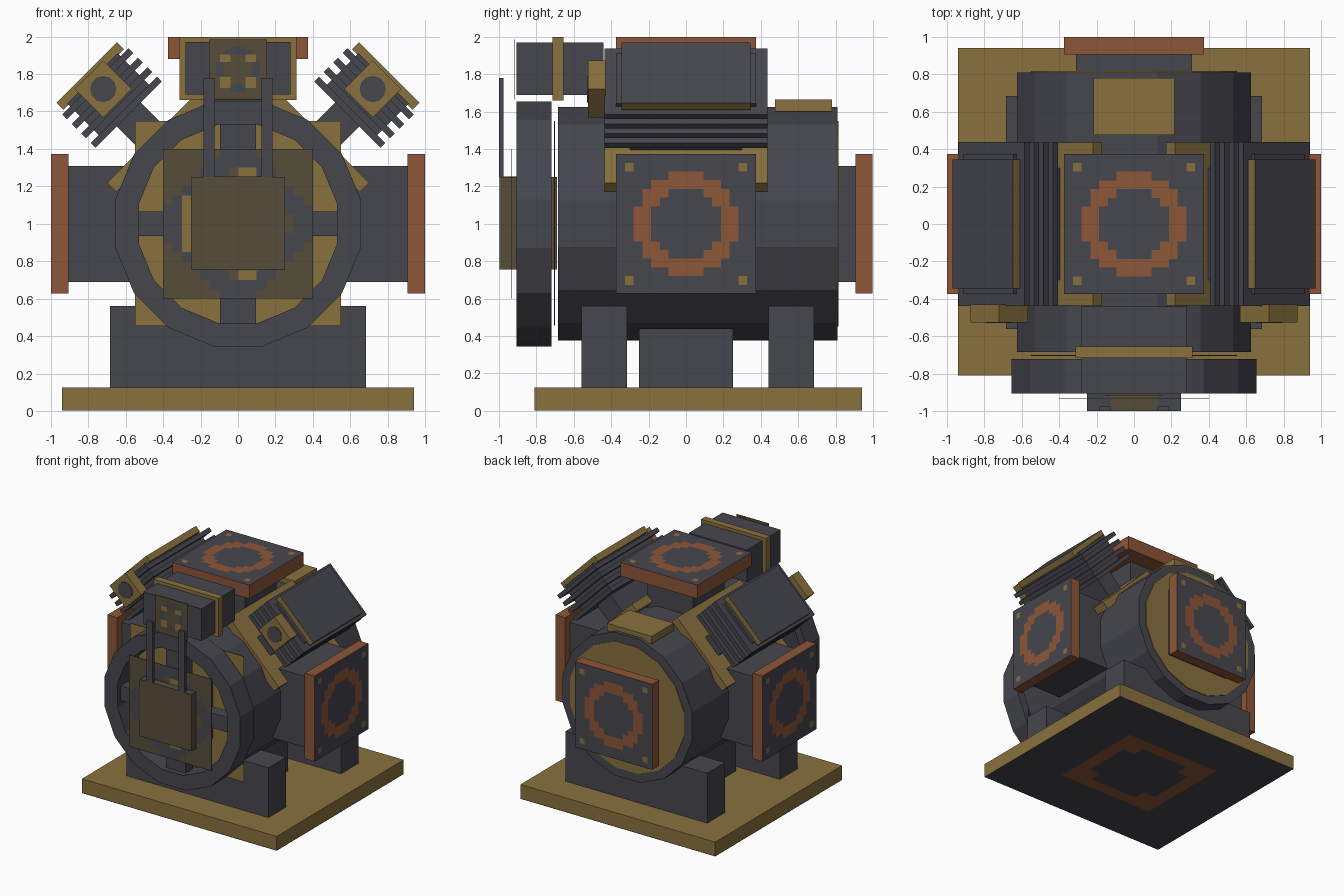
import bpy, bmesh, math
from mathutils import Matrix, Vector

cube = bpy.data.objects.get("Cube")
if cube:
    bpy.data.objects.remove(cube)


def material(name, rgb):
    m = bpy.data.materials.new(name)
    m.use_nodes = True
    m.diffuse_color = (*rgb, 1)
    m.node_tree.nodes["Principled BSDF"].inputs["Base Color"].default_value = (*rgb, 1)
    return m


STEEL, BRASS, COPPER, DARK_BRASS = range(4)
MATS = [material("dark steel", (0.061, 0.061, 0.077)),
        material("brass", (0.25, 0.165, 0.047)),
        material("copper", (0.27, 0.093, 0.04)),
        material("dark brass", (0.093, 0.076, 0.042))]
ID = Matrix.Identity(4)
CENTRE = Matrix.Translation((0, 0, 1))


def finish(name, bm, mat, rule=None, frame=ID):
    """Colour the faces (optionally by rule), place the mesh and link it."""
    bm.normal_update()
    for f in bm.faces:
        f.material_index = mat
        if rule:
            f.material_index = rule(f)
    bm.transform(frame)
    me = bpy.data.meshes.new(name)
    bm.to_mesh(me)
    bm.free()
    for m in MATS:
        me.materials.append(m)
    ob = bpy.data.objects.new(name, me)
    bpy.context.collection.objects.link(ob)
    return ob


def box(name, x, y, z, mat, rule=None, frame=ID):
    bm = bmesh.new()
    bmesh.ops.create_cube(bm, size=1)
    for v in bm.verts:
        v.co = [lo + (c + 0.5) * (hi - lo) for c, (lo, hi) in zip(v.co, (x, y, z))]
    return finish(name, bm, mat, rule, frame)


def sym(h):
    return (-h, h)


def prism(name, apothem, y, mat, inner=0, sides=16, frame=CENTRE):
    """Flat-topped polygon prism along y, hollow if an inner apothem is given."""
    bm = bmesh.new()

    def loop(a, yy):
        r = a / math.cos(math.pi / sides)
        angles = [(k + 0.5) * math.tau / sides for k in range(sides)]
        return [bm.verts.new((r * math.cos(t), yy, r * math.sin(t))) for t in angles]

    loops = [loop(apothem, y[0]), loop(apothem, y[1])]
    if inner:
        loops += [loop(inner, y[1]), loop(inner, y[0])]
    pairs = list(zip(loops, loops[1:] + loops[:1])) if inner else [loops]
    for a, b in pairs:
        for k in range(sides):
            n = (k + 1) % sides
            bm.faces.new((a[k], a[n], b[n], b[k]))
    if not inner:
        for lp in loops:
            bm.faces.new(lp)
    bmesh.ops.recalc_face_normals(bm, faces=bm.faces)
    return finish(name, bm, mat, None, frame)


def facing(direction, origin):
    q = Vector(direction).to_track_quat('Z', 'Y')
    return Matrix.Translation(origin) @ q.to_matrix().to_4x4()


def panel(name, half, direction, origin, pattern, scale=(1, 1)):
    """Sixteen by sixteen cell sheet coloured by a rule on cell coordinates."""
    bm = bmesh.new()
    bmesh.ops.create_grid(bm, x_segments=16, y_segments=16, size=half)

    def rule(f):
        c = f.calc_center_median() * 8 / half
        return pattern(c.x, c.y)

    frame = facing(direction, origin) @ Matrix.Diagonal((*scale, 1, 1))
    return finish(name, bm, STEEL, rule, frame)


# Painted patterns
def port_pattern(x, y):
    if 4 < math.hypot(x, y) < 5.8:
        return COPPER
    return BRASS if 6 < abs(x) < 7 and 6 < abs(y) < 7 else STEEL


def base_pattern(x, y):
    outer = max(abs(x), abs(y)) < 4
    return COPPER if outer and math.hypot(x, y) > 3.3 else STEEL


def hub_pattern(x, y):
    if (-6.2 < x < -5 and abs(y) < 3) or (0 < x < 2.5 and 5 < abs(y) < 6.2):
        return BRASS
    ring = 5.6 < math.hypot(x, y) < 7
    tab = max(abs(x), abs(y)) > 6 and min(abs(x), abs(y)) < 2
    return STEEL if ring or tab else DARK_BRASS


def gauge_pattern(x, y):
    if 1.5 < abs(x) < 5 and 1.5 < abs(y) < 4.5:
        return BRASS
    return STEEL if 4.5 < math.hypot(x, y) < 6 else DARK_BRASS


# Base plate and feet
box("base_plate", sym(0.94), (-0.81, 0.94), (0.002, 0.125), BRASS,
    lambda f: STEEL if f.normal.z < -0.9 else BRASS)
panel("base_underside", 0.94, (0, 0, -1), (0, 0.065, 0), base_pattern, (1, 0.93))
box("front_foot", sym(0.685), (-0.56, -0.315), (0.125, 0.56), STEEL)
box("rear_foot", sym(0.685), (0.44, 0.685), (0.125, 0.56), STEEL)
box("middle_foot", sym(0.31), sym(0.25), (0.125, 0.44), STEEL)

# Drum body
prism("drum", 0.625, (-0.685, 0.81), STEEL)
prism("drum_rear_disc", 0.55, (0.81, 0.816), BRASS)
box("drum_top_plate", sym(0.215), (0.475, 0.78), (1.6, 1.665), BRASS)

# Front wheel with spokes and backing sheet
prism("front_wheel", 0.655, (-0.905, -0.72), STEEL, inner=0.53)
box("wheel_backing", sym(0.55), (-0.705, -0.7), (0.455, 1.55), BRASS,
    lambda f: BRASS if f.normal.y < -0.9 else STEEL)
box("vertical_spoke", sym(0.095), (-0.86, -0.76), (0.46, 1.54), STEEL)
box("horizontal_spoke", sym(0.54), (-0.86, -0.76), (0.935, 1.065), STEEL)

# Hub, its cover sheet and the twin rods
box("hub_cover", sym(0.4), (-0.934, -0.931), (0.6, 1.4), DARK_BRASS)
panel("hub_cover_face", 0.4, (0, -1, 0), (0, -0.935, 1), hub_pattern)
box("hub_block", sym(0.25), (-0.998, -0.69), (0.755, 1.25), DARK_BRASS,
    lambda f: STEEL if f.normal.z > 0.9 else DARK_BRASS)
box("hub_top_inlay", sym(0.125), (-0.997, -0.9), (1.25, 1.252), DARK_BRASS)
for side in (-1, 1):
    box("rod", sorted((side * 0.125, side * 0.185)), (-1, -0.975), (1.25, 1.78), STEEL)

# Control box above the wheel
box("control_box", sym(0.28), (-0.905, -0.44), (1.69, 1.97), STEEL)
box("control_box_band", sym(0.313), (-0.715, -0.655), (1.66, 1.998), BRASS)
box("control_face_back", sym(0.155), (-0.92, -0.916), (1.665, 1.985), DARK_BRASS)
panel("control_face", 0.16, (0, -1, 0), (0, -0.922, 1.825), gauge_pattern, (0.97, 1))

# Ports: neck, copper flange and patterned face
ports = {"left": ((1, 0, 0), 0.31, 0.905), "right": ((-1, 0, 0), 0.31, 0.905),
         "rear": ((0, 1, 0), 0.31, 0.905), "top": ((0, 0, 1), 0.22, 0.88)}
for name, (d, neck, start) in ports.items():
    frame = facing(d, (0, 0, 1))
    box(name + "_port_neck", sym(neck), sym(neck), (0.4, start), STEEL, frame=frame)
    box(name + "_port_flange", sym(0.373), sym(0.373), (start, 0.998), COPPER, frame=frame)
    panel(name + "_port_face", 0.373, d, Vector((0, 0, 1)) + Vector(d), port_pattern)

# The top port sits on the same centre, so its neck and flange end at full height
# Angled finned cylinders
for side, name in ((1, "left"), (-1, "right")):
    frame = CENTRE @ Matrix.Rotation(side * math.pi / 4, 4, 'Y')
    box(name + "_saddle", sym(0.34), sym(0.435), (0.58, 0.65), BRASS, frame=frame)
    box(name + "_cylinder_neck", sym(0.09), sym(0.3), (0.6, 0.84), STEEL, frame=frame)
    box(name + "_cylinder_core", sym(0.19), sym(0.375), (0.83, 1.1), STEEL, frame=frame)
    for k in range(4):
        z = 0.825 + k * 0.072
        box(name + "_cooling_fin", sym(0.25), sym(0.437), (z, z + 0.036), STEEL, frame=frame)
    box(name + "_cylinder_cap", sym(0.228), sym(0.345), (1.09, 1.143), BRASS,
        lambda f: STEEL if f.normal.z > 0.9 else BRASS, frame)
    box(name + "_plug_block", sym(0.108), (-0.525, -0.43), (0.91, 1.126), BRASS, frame=frame)
    prism(name + "_plug_dot", 0.068, (-0.53, -0.525), STEEL, sides=12,
          frame=frame @ Matrix.Translation((0, 0, 1.018)))
